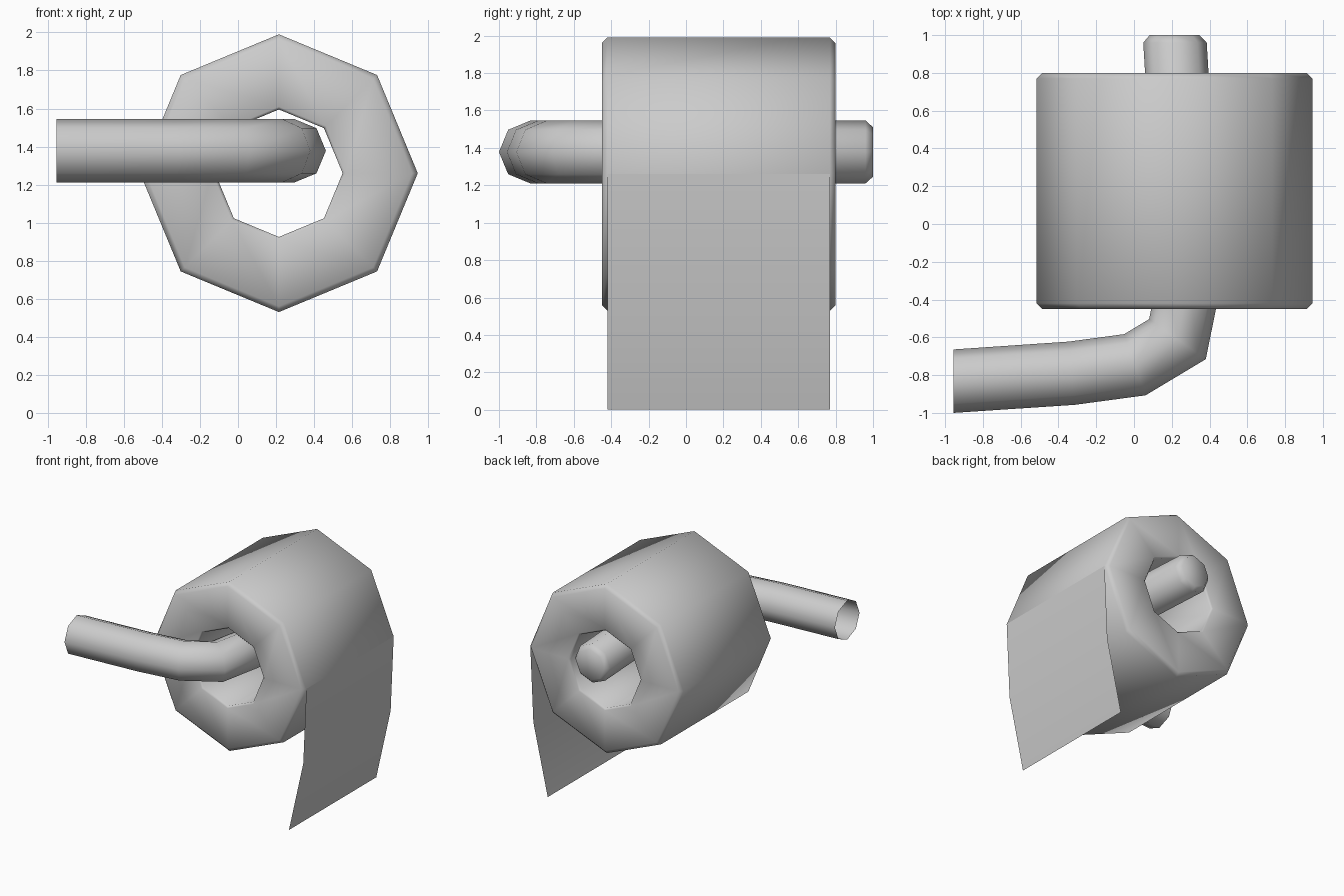
import bpy, math
from mathutils import Vector

if "Cube" in bpy.data.objects:
    bpy.data.objects.remove(bpy.data.objects["Cube"])

SIDES = 8


def make_object(name, verts, faces, angle=60):
    mesh = bpy.data.meshes.new(name)
    mesh.from_pydata(verts, [], faces)
    obj = bpy.data.objects.new(name, mesh)
    bpy.context.collection.objects.link(obj)
    bpy.ops.object.select_all(action='DESELECT')
    obj.select_set(True)
    bpy.context.view_layer.objects.active = obj
    bpy.ops.object.mode_set(mode='EDIT')
    bpy.ops.mesh.select_all(action='SELECT')
    bpy.ops.mesh.normals_make_consistent(inside=False)
    bpy.ops.object.mode_set(mode='OBJECT')
    bpy.ops.object.shade_smooth_by_angle(angle=math.radians(angle))
    return obj


def ring(center, side, radius):
    """Octagon spanned by a horizontal side vector and world up."""
    return [Vector(center) + side * (radius * math.cos(a)) + Vector((0, 0, radius * math.sin(a)))
            for a in (2 * math.pi * i / SIDES for i in range(SIDES))]


def bridge(count, closed=False):
    """Quads joining consecutive rings."""
    return [(r * SIDES + i, r * SIDES + (i + 1) % SIDES,
             (r + 1) % count * SIDES + (i + 1) % SIDES, (r + 1) % count * SIDES + i)
            for r in range(count if closed else count - 1) for i in range(SIDES)]


# Paper roll: chamfered hollow octagon, profile is (radius, y)
R, r, y0, y1, b, c = 0.73, 0.335, -0.45, 0.80, 0.03, 0.015
profile = [(R, y0 + b), (R, y1 - b), (R - b, y1), (r + c, y1),
           (r, y1 - c), (r, y0 + c), (r + c, y0), (R - b, y0)]
verts = []
for radius, y in profile:
    verts += ring((0.215, y, 1.26), Vector((1, 0, 0)), radius)
make_object("paper_roll", verts, bridge(len(profile), closed=True))

# Loose sheet: single-sided paper hanging from the right of the roll
sheet = [(0.946, 1.26), (0.917, 0.61), (0.78, 0.0)]
verts = [(x, y, z) for x, z in sheet for y in (-0.42, 0.77)]
make_object("hanging_sheet", verts, [(0, 1, 3, 2), (2, 3, 5, 4)])

# Holder arm: bent octagonal bar, open at the wall end, chamfered cap at the tip
path = [Vector(p) for p in [(-0.955, -0.832), (-0.33, -0.79), (0.005, -0.745),
                            (0.23, -0.61), (0.293, -0.30), (0.217, 0.96), (0.215, 1.0)]]
radii = [0.168] * 6 + [0.132]
verts = []
for i, p in enumerate(path):
    if i == 0:
        side, miter = Vector((0, -1)), 1
    elif i >= len(path) - 2:
        side, miter = Vector((1, 0)), 1
    else:
        d0, d1 = (p - path[i - 1]).normalized(), (path[i + 1] - p).normalized()
        t = (d0 + d1).normalized()
        side, miter = Vector((t.y, -t.x)), 1 / t.dot(d1)
    verts += ring((p.x, p.y, 1.378), side.to_3d() * miter, radii[i])
n = len(path)
faces = bridge(n) + [tuple(range((n - 1) * SIDES, n * SIDES))]
make_object("holder_arm", verts, faces)
